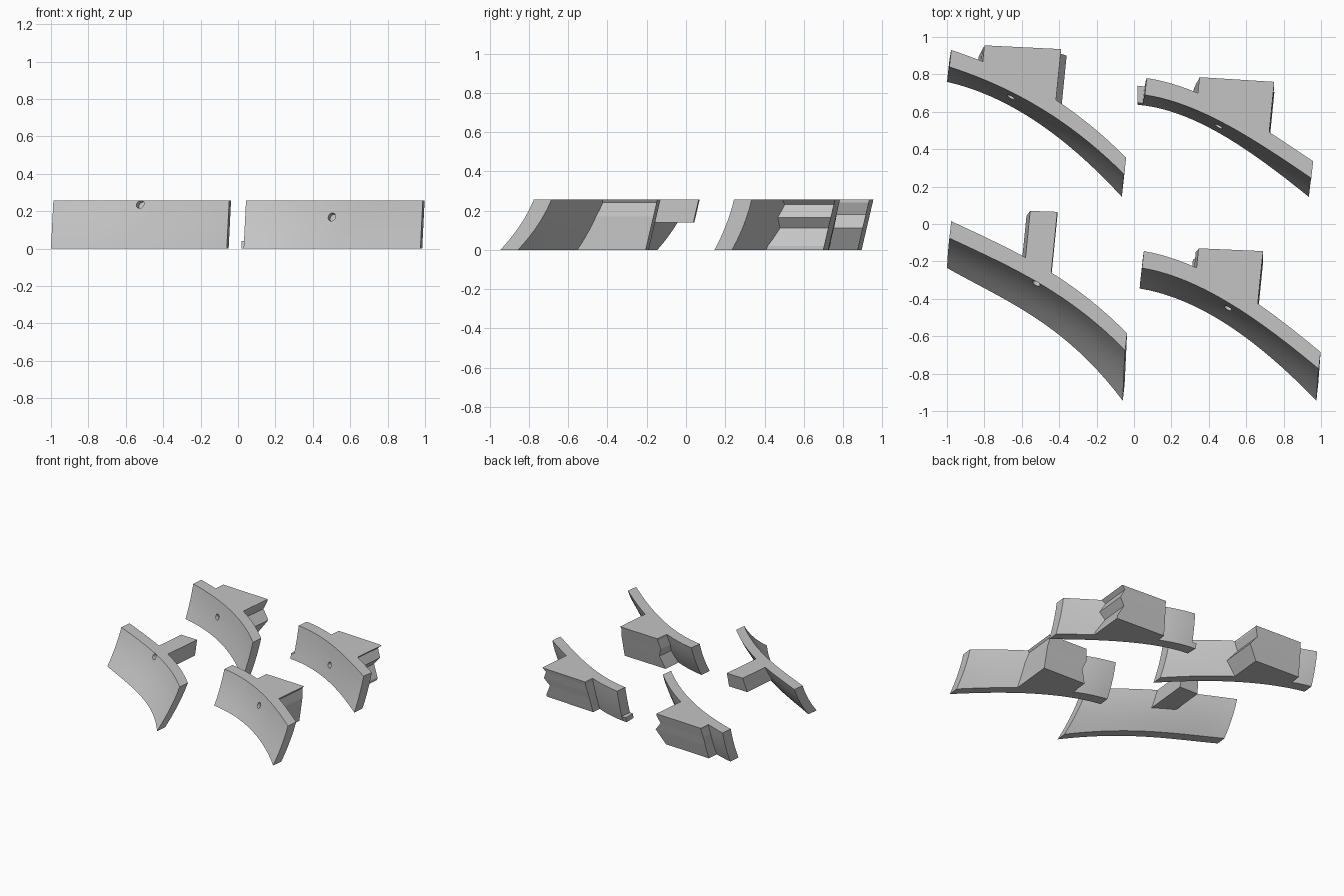
import bpy, bmesh
from mathutils import Vector

if "Cube" in bpy.data.objects:
    bpy.data.objects.remove(bpy.data.objects["Cube"], do_unlink=True)

HEIGHT = 0.257
THICKNESS = 0.09
STATIONS = 20
ROWS = 5

grey = bpy.data.materials.new("plain_grey")
grey.use_nodes = True
grey.diffuse_color = (0.55, 0.55, 0.55, 1)
grey.node_tree.nodes["Principled BSDF"].inputs["Base Color"].default_value = grey.diffuse_color


def cubic(ys, u):
    """Cubic through four evenly spaced values."""
    total = 0
    for i, y in enumerate(ys):
        weight = 1
        for j in range(len(ys)):
            if j != i:
                weight *= (u * 3 - j) / (i - j)
        total += y * weight
    return total


def make_object(name, bm):
    bmesh.ops.recalc_face_normals(bm, faces=bm.faces)
    mesh = bpy.data.meshes.new(name)
    bm.to_mesh(mesh)
    bm.free()
    mesh.materials.append(grey)
    obj = bpy.data.objects.new(name, mesh)
    bpy.context.collection.objects.link(obj)
    return obj


def loft(name, rings):
    """Closed solid skinned over matching rings of points."""
    bm = bmesh.new()
    loops = [[bm.verts.new(p) for p in ring] for ring in rings]
    count = len(loops[0])
    for a, b in zip(loops, loops[1:]):
        for i in range(count):
            j = (i + 1) % count
            bm.faces.new((a[i], a[j], b[j], b[i]))
    bm.faces.new(loops[0])
    bm.faces.new(loops[-1])
    return make_object(name, bm)


class Plate:
    """Curved leaning plate, given the end x values and front edge curves."""

    def __init__(self, start, end, top, bottom):
        self.start, self.end, self.top, self.bottom = start, end, top, bottom

    def front(self, x, z):
        u = (x - self.start) / (self.end - self.start)
        t = z / HEIGHT
        low, high = cubic(self.bottom, u), cubic(self.top, u)
        bow = 0.1 * (high - low) * 4 * t * (1 - t)
        return low + (high - low) * t + bow

    def build(self, name):
        rings = []
        for s in range(STATIONS + 1):
            x = self.start + (self.end - self.start) * s / STATIONS
            face = []
            for r in range(ROWS + 1):
                z = HEIGHT * r / ROWS
                face.append(Vector((x + 0.05 * z, self.front(x, z), z)))
            back = [p + Vector((0.01, THICKNESS, 0)) for p in reversed(face)]
            rings.append(face + back)
        return loft(name, rings)

    def drill(self, obj, x, z):
        """Round blind hole normal to the front face."""
        axis = Vector((-0.45, -0.8, 0.3))
        bm = bmesh.new()
        bmesh.ops.create_cone(bm, cap_ends=True, segments=20,
                              radius1=0.023, radius2=0.023, depth=0.13)
        turn = axis.to_track_quat("Z", "Y").to_matrix().to_4x4()
        turn.translation = (x, self.front(x, z), z)
        bm.transform(turn)
        cutter = make_object("hole_cutter", bm)
        cutter.hide_render = True
        cut = obj.modifiers.new("hole", "BOOLEAN")
        cut.object, cut.operation, cut.solver = cutter, "DIFFERENCE", "EXACT"
        bpy.context.view_layer.objects.active = obj
        bpy.ops.object.modifier_apply(modifier=cut.name)
        bpy.data.objects.remove(cutter, do_unlink=True)

    def block(self, name, left, right, levels):
        """Rear block; left/right are top back corners, levels give z and side shifts."""
        rings = []
        for z, left_shift, right_shift in levels:
            drop = 1 - z / HEIGHT
            ring = []
            for (cx, cy), shift in ((left, left_shift), (right, right_shift)):
                bx, by = cx + shift, cy - 0.06 * drop
                fx = bx
                for _ in range(4):  # follow the slightly skewed side to the plate
                    fy = self.front(fx, z) + THICKNESS * 0.5
                    fx = bx - 0.1 * (by - fy)
                ring.append(((fx, fy, z), (bx, by, z)))
            (lf, lb), (rf, rb) = ring
            rings.append((lf, rf, rb, lb))
        return loft(name, rings)


def finish(obj):
    bpy.ops.object.select_all(action="DESELECT")
    obj.select_set(True)
    bpy.context.view_layer.objects.active = obj
    bpy.ops.object.shade_smooth_by_angle(angle=0.5)


# plate, hole (x, z), block corners, block levels (z, left shift, right shift)
TOP = (HEIGHT, 0, 0)
segments = {
    "back_right": (
        Plate(-1, -0.065, (0.84, 0.715, 0.53, 0.265), (0.76, 0.645, 0.44, 0.145)),
        (-0.66, 0.14), (-0.80, 0.955), (-0.39, 0.935),
        ((0, -0.03, -0.045), (0.11, -0.017, 0.03), (0.18, -0.01, -0.025),
         (0.24, 0, 0), TOP)),
    "back_left": (
        Plate(0.045, 0.935, (0.69, 0.6, 0.44, 0.245), (0.635, 0.545, 0.37, 0.145)),
        (0.45, 0.11), (0.35, 0.785), (0.75, 0.76),
        ((0, -0.03, 0), (0.02, -0.027, 0), (0.11, -0.017, -0.045),
         (0.165, -0.01, 0), (0.23, 0, -0.03), TOP)),
    "front_right": (
        Plate(-1, -0.06, (-0.075, -0.225, -0.41, -0.675), (-0.235, -0.405, -0.615, -0.945)),
        (-0.525, 0.238), (-0.555, 0.07), (-0.41, 0.065),
        ((0.14, -0.02, 0), TOP)),
    "front_left": (
        Plate(0.03, 0.975, (-0.235, -0.34, -0.53, -0.775), (-0.345, -0.45, -0.655, -0.945)),
        (0.5, 0.17), (0.345, -0.13), (0.69, -0.145),
        ((0, -0.03, 0), (0.1, 0.01, 0), (0.17, -0.015, 0),
         (0.24, 0, -0.012), TOP)),
}

for place, (plate, hole, left, right, levels) in segments.items():
    body = plate.build(place + "_curved_plate")
    rear = plate.block(place + "_rear_block", left, right, levels)
    plate.drill(body, *hole)
    finish(body)
    rear.select_set(False)

# Low ledge on the end of one plate
plate = segments["back_left"][0]
ledge = []
for x in (0.02, 0.07):
    low, high = plate.front(x, 0), plate.front(x, 0.04)
    ledge.append(((x, low, 0), (x, high, 0.04),
                  (x, high + THICKNESS, 0.04), (x, low + THICKNESS, 0)))
loft("end_ledge", ledge)
